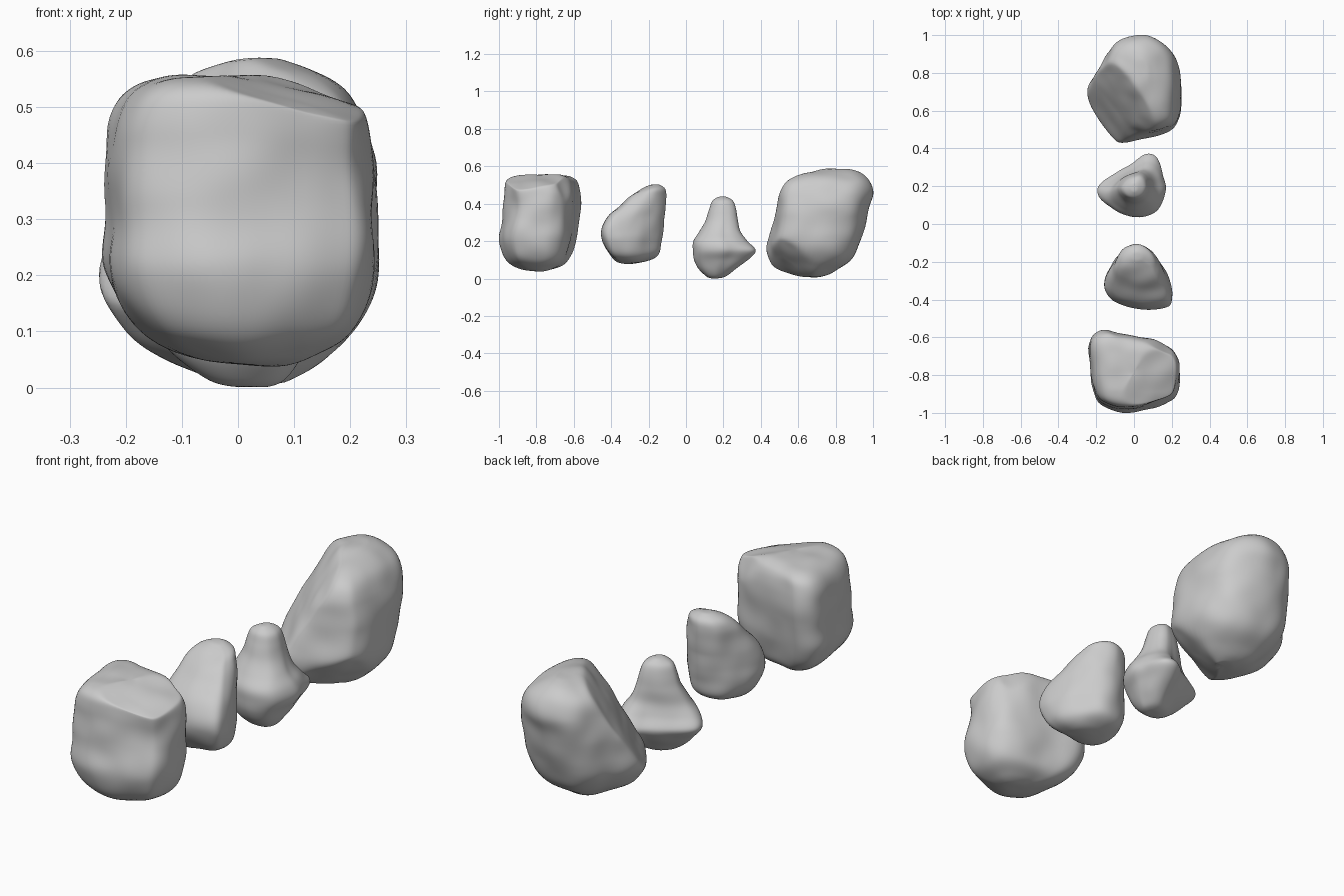
import bpy, bmesh, math
from mathutils import Vector, noise

SIDES, STEPS = 80, 8


def spline(a, b, c, d, t):
    return 0.5 * (2*b + (c - a)*t + (2*a - 5*b + 4*c - d)*t*t + (3*b - a - 3*c + d)*t**3)


def unit_outline(points):
    """Closed smooth plan outline, scaled to the square -1..1."""
    n, out = len(points), []
    for i in range(SIDES):
        f = i * n / SIDES
        k, t = int(f), f - int(f)
        p = [Vector(points[(k + j) % n]) for j in (-1, 0, 1, 2)]
        out.append(spline(*p, t))
    lo = Vector((min(p.x for p in out), min(p.y for p in out)))
    hi = Vector((max(p.x for p in out), max(p.y for p in out)))
    return [Vector(((2*p.x - lo.x - hi.x) / (hi.x - lo.x),
                    (2*p.y - lo.y - hi.y) / (hi.y - lo.y))) for p in out]


def rock(name, outline, rows, bumps, rough, seed, cuts=(), keep=1.15):
    """rows: z, y min, y max, x min, x max.  bumps: position, height, radius.
    cuts: plane normal, offset and strength that flatten a corner."""
    plan = unit_outline(outline)
    rows = [Vector(r) for r in rows]
    levels = []
    for i in range(len(rows) - 1):
        p = [rows[max(0, min(len(rows) - 1, i + j))] for j in (-1, 0, 1, 2)]
        levels += [spline(*p, s / STEPS) for s in range(STEPS)]
    levels.append(rows[-1])
    widest = max(r[4] - r[3] for r in levels)
    bm = bmesh.new()
    rings = []
    for z, y0, y1, x0, x1 in levels:
        # narrow levels become rounder than the full plan outline
        w = min(1, keep * (x1 - x0) / widest)
        ring = []
        for p in plan:
            q = p.lerp(p.normalized(), 1 - w)
            ring.append(bm.verts.new(((x0 + x1)/2 + q.x*(x1 - x0)/2,
                                      (y0 + y1)/2 + q.y*(y1 - y0)/2, z)))
        rings.append(ring)
    for a, b in zip(rings, rings[1:]):
        for i in range(SIDES):
            j = (i + 1) % SIDES
            bm.faces.new((a[i], a[j], b[j], b[i]))
    for ring in (rings[0], rings[-1]):
        pole = bm.verts.new(sum((v.co for v in ring), Vector()) / SIDES)
        for i in range(SIDES):
            bm.faces.new((ring[i], ring[(i + 1) % SIDES], pole))
    bmesh.ops.recalc_face_normals(bm, faces=bm.faces)
    # flatten corners onto the cut planes
    for normal, offset, strength in cuts:
        n = Vector(normal).normalized()
        for v in bm.verts:
            over = v.co.dot(n) - offset
            if over > 0:
                v.co -= n * over * strength
    for _ in range(5):
        bmesh.ops.smooth_vert(bm, verts=bm.verts, factor=0.5,
                              use_axis_x=True, use_axis_y=True, use_axis_z=True)
    bm.normal_update()
    # bumps, dents and a little unevenness
    moves = []
    for v in bm.verts:
        h = rough * noise.noise(v.co * 9 + Vector((seed, 0, 0)))
        for pos, height, radius in bumps:
            h += height * math.exp(-((v.co - Vector(pos)).length / radius) ** 2)
        moves.append(v.normal * h)
    for v, m in zip(bm.verts, moves):
        v.co += m
    mesh = bpy.data.meshes.new(name)
    bm.to_mesh(mesh)
    bm.free()
    for f in mesh.polygons:
        f.use_smooth = True
    ob = bpy.data.objects.new(name, mesh)
    bpy.context.collection.objects.link(ob)


# Blocky boulder at the front, top sloping down to the right
rock("front_boulder",
     [(.24, -.78), (.23, -.70), (.18, -.63), (.05, -.60), (-.08, -.58), (-.18, -.56),
      (-.25, -.62), (-.235, -.80), (-.21, -.93), (-.14, -.98), (-.03, -1.0),
      (.08, -.98), (.18, -.945), (.225, -.90)],
     [(.042, -.83, -.76, 0, .08), (.055, -.89, -.70, -.08, .13), (.10, -.96, -.62, -.18, .20),
      (.20, -1.0, -.585, -.238, .235), (.30, -.985, -.572, -.24, .24), (.40, -.98, -.563, -.24, .24),
      (.48, -.975, -.568, -.23, .23), (.53, -.96, -.59, -.195, .20), (.554, -.91, -.65, -.13, .13),
      (.557, -.82, -.74, -.04, .04)],
     [((.21, -.94, .40), -.02, .09), ((.20, -.64, .38), -.015, .09), ((.24, -.83, .18), .008, .10),
      ((.05, -1.0, .42), -.008, .1)], .008, 1,
     cuts=[((.44, .79, .43), -.237, .9), ((.28, -.15, .95), .645, .9)])

# Leaning stone
rock("leaning_stone",
     [(.195, -.31), (.17, -.25), (.14, -.20), (.105, -.15), (.06, -.11), (0, -.10), (-.08, -.14),
      (-.12, -.205), (-.15, -.27), (-.155, -.34), (-.12, -.40), (-.04, -.435), (.05, -.45),
      (.18, -.44), (.20, -.38)],
     [(.078, -.31, -.27, 0, .04), (.09, -.37, -.21, -.07, .11), (.13, -.41, -.145, -.125, .175),
      (.20, -.447, -.128, -.157, .202), (.26, -.45, -.122, -.155, .20), (.32, -.42, -.115, -.14, .185),
      (.38, -.36, -.106, -.12, .16), (.44, -.30, -.105, -.10, .13), (.48, -.24, -.115, -.065, .10),
      (.502, -.19, -.15, -.01, .04)],
     [((.12, -.38, .30), .006, .06)], .008, 7, keep=.95)

# Small knobbed stone
rock("knobbed_stone",
     [(.168, .20), (.156, .25), (.148, .31), (.12, .36), (.07, .372), (.02, .345), (-.02, .31),
      (-.09, .275), (-.16, .23), (-.192, .19), (-.18, .14), (-.13, .095), (-.07, .06), (0, .043),
      (.07, .05), (.125, .08), (.155, .14)],
     [(0, .13, .18, 0, .05), (.012, .105, .22, -.05, .08), (.05, .065, .27, -.10, .11),
      (.10, .043, .335, -.15, .14), (.15, .038, .375, -.194, .168), (.20, .04, .33, -.17, .155),
      (.25, .07, .293, -.125, .125), (.31, .105, .282, -.095, .095), (.37, .119, .27, -.077, .077),
      (.415, .137, .252, -.058, .058), (.438, .175, .215, -.015, .015)],
     [((.16, .2, .18), .005, .05)], .007, 3, keep=.92)

# Large boulder at the back, with its upper front left corner sheared away
rock("rear_boulder",
     [(.246, .65), (.244, .82), (.20, .93), (.10, .99), (0, 1.0), (-.08, .985), (-.14, .94),
      (-.18, .87), (-.235, .78), (-.25, .68), (-.19, .56), (-.12, .47), (-.07, .44),
      (.05, .46), (.19, .50), (.23, .55)],
     [(.006, .64, .71, .01, .08), (.02, .56, .76, -.06, .11), (.05, .475, .81, -.13, .16),
      (.10, .445, .885, -.20, .21), (.18, .432, .925, -.252, .243), (.28, .45, .955, -.245, .246),
      (.38, .46, .98, -.235, .246), (.46, .465, 1.0, -.205, .228), (.525, .505, .98, -.17, .195),
      (.565, .60, .93, -.10, .13), (.586, .76, .86, 0, .07)],
     [((.23, .62, .27), .01, .08), ((-.12, .80, .45), -.006, .09)], .007, 9,
     cuts=[((-.68, -.52, .52), -.085, .85), ((.5, -.5, -.707), -.30, .8)])
